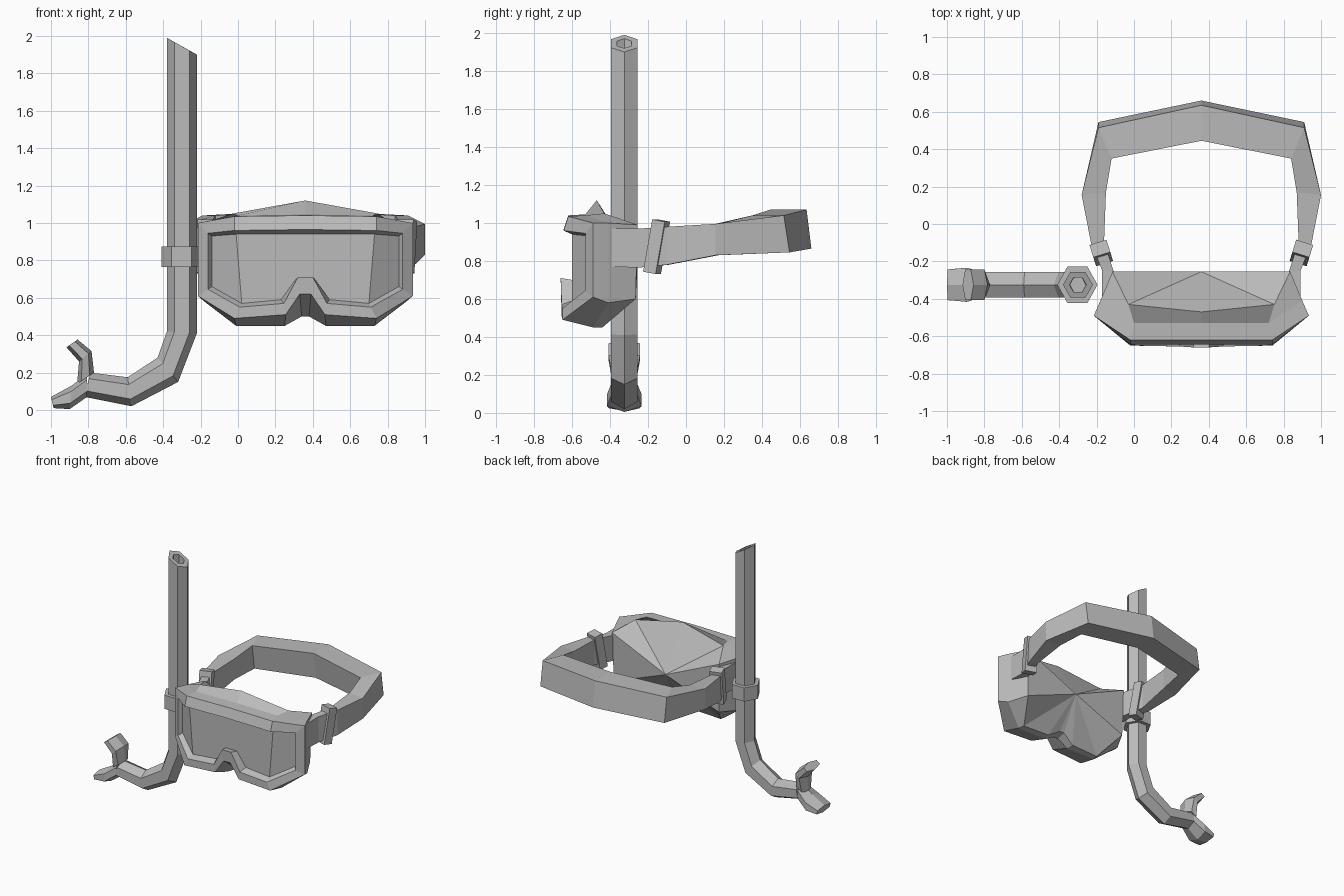
import bpy
import bmesh
import math
from mathutils import Matrix, Vector, Euler

default_cube = bpy.data.objects.get("Cube")
if default_cube:
    bpy.data.objects.remove(default_cube, do_unlink=True)

MASK_CENTRE_X = 0.36
TUBE_Y = -0.325

# One plain grey for every part
grey = bpy.data.materials.new("plain_grey")
grey.use_nodes = True
grey.diffuse_color = (0.5, 0.5, 0.5, 1)
grey.node_tree.nodes["Principled BSDF"].inputs["Base Color"].default_value = grey.diffuse_color


def finish(name, bm):
    """Turn a bmesh into a flat shaded object."""
    bmesh.ops.recalc_face_normals(bm, faces=bm.faces)
    mesh = bpy.data.meshes.new(name)
    bm.to_mesh(mesh)
    bm.free()
    mesh.materials.append(grey)
    part = bpy.data.objects.new(name, mesh)
    bpy.context.scene.collection.objects.link(part)
    return part


def bridge(bm, rings):
    """Join successive closed rings of points with quads."""
    loops = [[bm.verts.new(point) for point in ring] for ring in rings]
    for first, second in zip(loops, loops[1:]):
        count = len(first)
        for i in range(count):
            j = (i + 1) % count
            bm.faces.new((first[i], first[j], second[j], second[i]))
    return loops


def loft(name, rings):
    bm = bmesh.new()
    loops = bridge(bm, rings)
    bm.faces.new(loops[0])
    bm.faces.new(loops[-1])
    return finish(name, bm)


def hexagon(right, left, depth):
    """Six sided section spanning two points of the front plane."""
    a = Vector((right[0], TUBE_Y, right[1]))
    b = Vector((left[0], TUBE_Y, left[1]))
    middle, half = (a + b) / 2, (a - b) / 2
    sideways = Vector((0, depth, 0))
    angles = [math.radians(60 * k) for k in range(6)]
    return [middle + half * math.cos(t) + sideways * math.sin(t) for t in angles]


# Breathing tube: bore, slanted mouth, then the bend at the bottom
loft("snorkel_tube", [
    hexagon((-0.26, 1.5), (-0.34, 1.5), 0.045),
    hexagon((-0.255, 1.92), (-0.345, 1.97), 0.045),
    hexagon((-0.22, 1.90), (-0.38, 1.99), 0.08),
    hexagon((-0.22, 0.41), (-0.38, 0.42), 0.08),
    hexagon((-0.32, 0.15), (-0.43, 0.28), 0.08),
    hexagon((-0.57, 0.02), (-0.59, 0.175), 0.08),
    hexagon((-0.82, 0.07), (-0.79, 0.20), 0.08),
])

# Forked mouthpiece
loft("mouthpiece_upper_flange", [
    hexagon((-0.77, 0.20), (-0.86, 0.14), 0.07),
    hexagon((-0.783, 0.315), (-0.85, 0.26), 0.095),
    hexagon((-0.858, 0.377), (-0.917, 0.335), 0.095),
])
loft("mouthpiece_lower_flange", [
    hexagon((-0.80, 0.075), (-0.81, 0.19), 0.075),
    hexagon((-0.90, 0.005), (-0.89, 0.13), 0.105),
    hexagon((-0.986, 0.01), (-1.0, 0.07), 0.095),
])

# Clip that holds the tube
loft("tube_clip", [hexagon((-0.195, z), (-0.41, z), 0.112) for z in (0.765, 0.875)])


def mirrored(half):
    """Close a half ring, running from top centre to the nose, by mirroring it."""
    whole = half + [(-x, y, z) for x, y, z in reversed(half[1:])]
    return [(x + MASK_CENTRE_X, y, z) for x, y, z in whole]


# Mask rings from the lens back to the face seal
lens_edge = [(0, -0.60, 0.94), (0.37, -0.60, 0.94), (0.50, -0.50, 0.93), (0.50, -0.50, 0.66),
             (0.34, -0.60, 0.57), (0.13, -0.60, 0.59), (0.05, -0.60, 0.70)]
frame_lip = [(0, -0.645, 0.965), (0.38, -0.645, 0.96), (0.52, -0.53, 0.945), (0.52, -0.53, 0.645),
             (0.35, -0.65, 0.55), (0.115, -0.655, 0.57), (0.04, -0.66, 0.71)]
frame_outer = [(0, -0.62, 1.04), (0.38, -0.62, 1.035), (0.575, -0.49, 1.0), (0.575, -0.49, 0.61),
               (0.38, -0.65, 0.49), (0.105, -0.655, 0.51), (0.03, -0.655, 0.62)]
frame_back = [(0, -0.53, 1.045), (0.36, -0.53, 1.04), (0.54, -0.41, 1.0), (0.54, -0.41, 0.58),
              (0.37, -0.49, 0.45), (0.11, -0.49, 0.45), (0.02, -0.49, 0.50)]
seal_rim = [(0, -0.47, 1.12), (0.39, -0.43, 1.05), (0.475, -0.255, 0.99), (0.465, -0.265, 0.60),
            (0.36, -0.44, 0.45), (0.12, -0.44, 0.46), (0.02, -0.42, 0.52)]

bm = bmesh.new()
loops = bridge(bm, [mirrored(r) for r in (lens_edge, frame_lip, frame_outer, frame_back, seal_rim)])
lens, rim = loops[0], loops[-1]
# Lens: flat centre with two angled side panes
for pane in ((0, 1, 4, 5, 6, 7, 8, 9, 12), (1, 2, 3, 4), (9, 10, 11, 12)):
    bm.faces.new([lens[i] for i in pane])
# Back: a fan meeting at one point
hub = bm.verts.new((MASK_CENTRE_X, -0.255, 0.78))
for i, corner in enumerate(rim):
    bm.faces.new((corner, rim[(i + 1) % len(rim)], hub))
finish("mask_body", bm)


# Head strap: four sided sections, outer top, outer bottom, inner bottom, inner top
def band(outer, inner, top, bottom, lean=0.0):
    (ox, oy), (ix, iy) = outer, inner
    return [(ox, oy - lean, top), (ox, oy, bottom), (ix, iy, bottom), (ix, iy - lean, top)]


half_strap = [
    band((0.53, -0.41), (0.43, -0.41), 0.97, 0.77),
    band((0.53, -0.25), (0.47, -0.25), 0.97, 0.765),
    band((0.59, -0.10), (0.52, -0.09), 0.98, 0.78),
    band((0.64, 0.155), (0.51, 0.17), 0.995, 0.83),
    band((0.55, 0.545), (0.48, 0.38), 1.04, 0.845, 0.03),
]
back_section = band((0, 0.66), (0, 0.47), 1.07, 0.865, 0.025)
other_half = [[(-x, y, z) for x, y, z in ring] for ring in reversed(half_strap)]
strap_rings = half_strap + [back_section] + other_half
loft("head_strap", [[(x + MASK_CENTRE_X, y, z) for x, y, z in ring] for ring in strap_rings])

# Buckles on both sides of the strap
for side, name in ((1, "left_buckle"), (-1, "right_buckle")):
    bm = bmesh.new()
    bmesh.ops.create_cube(bm, size=1, matrix=Matrix.Diagonal((0.095, 0.07, 0.28, 1)))
    turn = Euler((-0.18, 0, -0.3 * side)).to_matrix().to_4x4()
    place = Matrix.Translation((MASK_CENTRE_X + 0.535 * side, -0.155, 0.875))
    bmesh.ops.transform(bm, matrix=place @ turn, verts=bm.verts)
    finish(name, bm)
